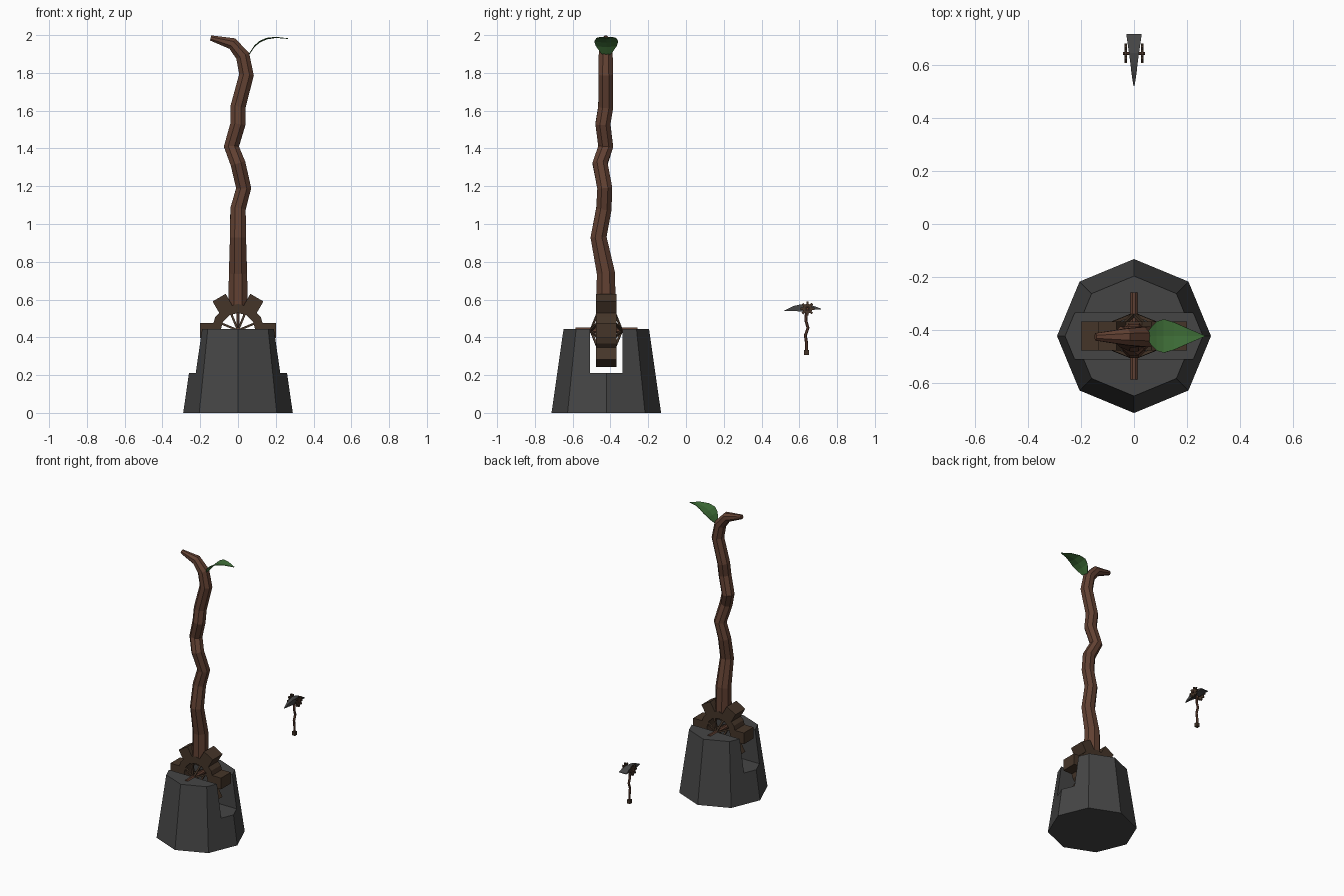
import bpy, bmesh, math
from mathutils import Vector, Matrix

if "Cube" in bpy.data.objects:
    bpy.data.objects.remove(bpy.data.objects["Cube"])


def mat(name, c):
    m = bpy.data.materials.new(name)
    m.diffuse_color = (*c, 1)
    m.use_nodes = True
    m.node_tree.nodes["Principled BSDF"].inputs["Base Color"].default_value = m.diffuse_color
    return m


STONE = mat("stone", (0.06, 0.06, 0.06))
BARK = mat("bark", (0.12, 0.052, 0.032))
WOOD = mat("dark_wood", (0.06, 0.036, 0.022))
GREEN = mat("leaf_green", (0.05, 0.16, 0.04))


def finish(bm, name, m):
    bmesh.ops.recalc_face_normals(bm, faces=bm.faces)
    me = bpy.data.meshes.new(name)
    bm.to_mesh(me)
    bm.free()
    me.materials.append(m)
    ob = bpy.data.objects.new(name, me)
    bpy.context.collection.objects.link(ob)
    return ob


def sweep(bm, pts, radii, n=8, ref=Vector((0, 1, 0))):
    """Faceted tube along a list of points."""
    pts = [Vector(p) for p in pts]
    rings = []
    for i, p in enumerate(pts):
        t = (pts[min(i + 1, len(pts) - 1)] - pts[max(i - 1, 0)]).normalized()
        u = ref.cross(t).normalized()
        v = t.cross(u)
        rings.append([bm.verts.new(p + radii[i] * (math.cos(a) * u + math.sin(a) * v))
                      for a in [(k + 0.5) * 2 * math.pi / n for k in range(n)]])
    for a, b in zip(rings, rings[1:]):
        for k in range(n):
            bm.faces.new((a[k], a[(k + 1) % n], b[(k + 1) % n], b[k]))
    bm.faces.new(rings[0])
    bm.faces.new(rings[-1])


def box(bm, size, matrix):
    bmesh.ops.create_cube(bm, size=1, matrix=matrix @ Matrix.Diagonal((*size, 1)))


def gear(bm, frame, r_in, r_out, r_tip, width, tooth, teeth, n):
    """Toothed ring in the local xz plane, axle along local y."""
    rings = []
    for k in range(n):
        a = 2 * math.pi * k / n
        rings.append([bm.verts.new(frame @ Vector((r * math.cos(a), y, r * math.sin(a))))
                      for r, y in ((r_in, -width / 2), (r_out, -width / 2),
                                   (r_out, width / 2), (r_in, width / 2))])
    for k in range(n):
        a, b = rings[k], rings[(k + 1) % n]
        for j in range(4):
            bm.faces.new((a[j], a[(j + 1) % 4], b[(j + 1) % 4], b[j]))
    mid, depth = (r_tip + r_out) / 2, r_tip - r_out * 0.9
    for k in range(teeth):
        rot = Matrix.Rotation(2 * math.pi * k / teeth, 4, 'Y')
        box(bm, (depth, width, tooth), frame @ rot @ Matrix.Translation((r_tip - depth / 2, 0, 0)))


CY, CZ = -0.422, 0.437

# stone base: octagonal frustum with a slot cut through along x
bm = bmesh.new()
bmesh.ops.create_cone(bm, cap_ends=True, segments=8, radius1=0.29, radius2=0.226, depth=0.445,
                      matrix=Matrix.Translation((0, CY, 0.2225)))
base = finish(bm, "stone_base", STONE)
bm = bmesh.new()
box(bm, (1, 0.174, 0.5), Matrix.Translation((0, CY, 0.46)))
cutter = finish(bm, "slot_cutter", STONE)
cutter.hide_render = True
mod = base.modifiers.new("slot", 'BOOLEAN')
mod.operation, mod.solver, mod.object = 'DIFFERENCE', 'EXACT', cutter
bpy.context.view_layer.objects.active = base
bpy.ops.object.modifier_apply(modifier="slot")
bpy.data.objects.remove(cutter)

# gear wheel in the slot
bm = bmesh.new()
gear(bm, Matrix.Translation((0, CY, CZ)), 0.092, 0.14, 0.2, 0.11, 0.08, 6, 12)
finish(bm, "gear_wheel", WOOD)

# dished spokes from the rim out to the axle on both sides
bm = bmesh.new()
for s in (-1, 1):
    for k in range(8):
        a = (k + 0.5) * math.pi / 4
        d = Vector((math.cos(a), 0, math.sin(a)))
        c = Vector((0, CY, CZ))
        sweep(bm, [c + d * 0.012 + Vector((0, s * 0.078, 0)), c + d * 0.1 + Vector((0, s * 0.045, 0))],
              [0.008, 0.008], 4)
finish(bm, "gear_spokes", WOOD)
bm = bmesh.new()
sweep(bm, [(0, -0.585, CZ), (0, -0.258, CZ)], [0.016, 0.016], 8, Vector((0, 0, 1)))
finish(bm, "axle", BARK)

# crooked lever branch
path = [(0, -.424, .565), (0, -.424, .74), (0, -.463, .93), (0, -.435, 1.08), (.03, -.43, 1.19),
        (0, -.455, 1.32), (-.035, -.425, 1.41), (0, -.44, 1.53), (0, -.425, 1.62),
        (.045, -.425, 1.79), (.025, -.425, 1.89), (-.03, -.425, 1.955), (-.145, -.425, 1.985)]
rad = [.056, .052, .046, .044] + [.043] * 5 + [.042, .04, .034, .015]
bm = bmesh.new()
sweep(bm, path, rad)
finish(bm, "lever_branch", BARK)

# curved leaf with a centre fold
leaf = [(.045, 1.885, .004), (.062, 1.905, .03), (.085, 1.938, .055), (.112, 1.962, .063),
        (.15, 1.98, .052), (.2, 1.988, .03), (.265, 1.983, .002)]
bm = bmesh.new()
rows = [[bm.verts.new((x, CY + s * w, z + abs(s) * w * 0.1)) for s in (-1, 0, 1)] for x, z, w in leaf]
for a, b in zip(rows, rows[1:]):
    for j in (0, 1):
        bm.faces.new((a[j], a[j + 1], b[j + 1], b[j]))
ob = finish(bm, "leaf", GREEN)
sol = ob.modifiers.new("thickness", 'SOLIDIFY')
sol.thickness = 0.003

# small pick: crooked shaft with an end knob
bm = bmesh.new()
sweep(bm, [(0, .638, .31), (0, .638, .37), (0, .632, .41), (0, .646, .45), (0, .634, .49), (0, .64, .56)],
      [.008] * 6, 6)
finish(bm, "pick_shaft", BARK)
bm = bmesh.new()
box(bm, (.024, .024, .026), Matrix.Translation((0, .638, .32)))
finish(bm, "pick_knob", WOOD)

# pick head: narrow spike in front, flaring to a flat blade behind
head = [(.52, .541, .002, .001), (.57, .553, .010, .013), (.60, .555, .013, .018),
        (.645, .557, .019, .018), (.68, .556, .024, .009), (.715, .55, .029, .002)]
bm = bmesh.new()
rows = [[bm.verts.new((x * w, y, z + k * h)) for x, k in ((-1, -1), (1, -1), (1, 1), (-1, 1))]
        for y, z, w, h in head]
for a, b in zip(rows, rows[1:]):
    for j in range(4):
        bm.faces.new((a[j], a[(j + 1) % 4], b[(j + 1) % 4], b[j]))
bm.faces.new(rows[0])
bm.faces.new(rows[-1])
finish(bm, "pick_head", STONE)

# pick side gears on a cross axle
bm = bmesh.new()
for s in (-1, 1):
    gear(bm, Matrix.Translation((s * .031, .643, .552)) @ Matrix.Rotation(math.pi / 2, 4, 'Z'),
         .012, .026, .037, .009, .012, 8, 16)
finish(bm, "pick_gears", WOOD)
bm = bmesh.new()
sweep(bm, [(-.041, .643, .552), (.041, .643, .552)], [.006, .006], 8)
for s in (-1, 1):
    for k in range(4):
        rot = Matrix.Rotation(k * math.pi / 4, 4, 'X')
        box(bm, (.004, .04, .004), Matrix.Translation((s * .031, .643, .552)) @ rot)
finish(bm, "pick_axle", BARK)
